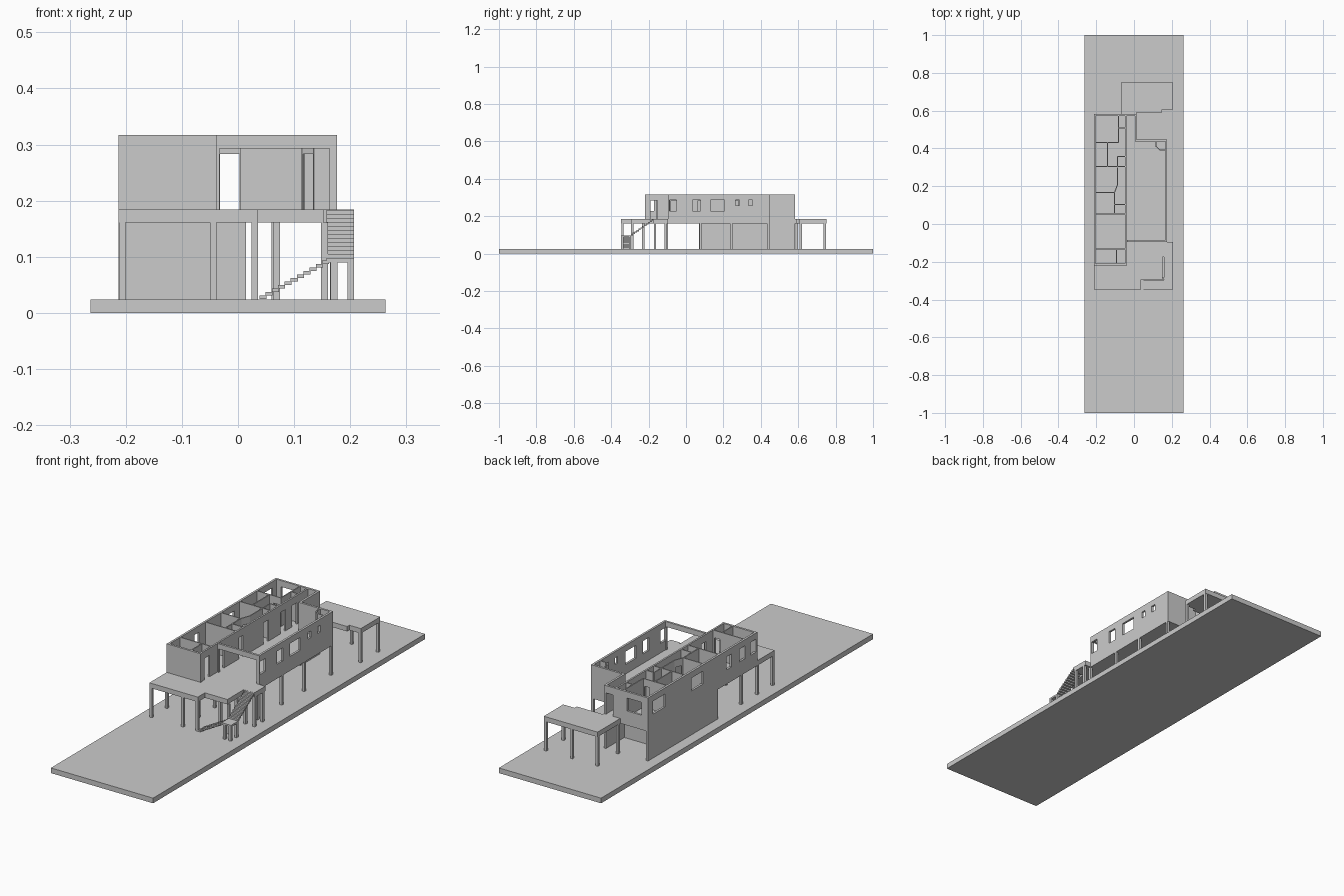
import bpy, bmesh, math
from mathutils import Matrix, Vector

G, B, F, T = 0.024, 0.161, 0.184, 0.317   # ground top, slab underside, floor, wall top
SILL, HEAD, DOOR = 0.228, 0.288, 0.283


def make(name, bm):
    bmesh.ops.recalc_face_normals(bm, faces=bm.faces)
    me = bpy.data.meshes.new(name)
    bm.to_mesh(me)
    bm.free()
    ob = bpy.data.objects.new(name, me)
    bpy.context.collection.objects.link(ob)
    return ob


def add_box(bm, x0, x1, y0, y1, z0, z1, m=Matrix()):
    s = Matrix.Diagonal((x1 - x0, y1 - y0, z1 - z0, 1))
    t = Matrix.Translation(((x0 + x1) / 2, (y0 + y1) / 2, (z0 + z1) / 2))
    bmesh.ops.create_cube(bm, size=1, matrix=m @ t @ s)


def boxes(name, items):
    bm = bmesh.new()
    for b in items:
        add_box(bm, *b)
    return make(name, bm)


def slab(name, pts, z0, z1):
    bm = bmesh.new()
    f = bm.faces.new([bm.verts.new((x, y, z0)) for x, y in pts])
    r = bmesh.ops.extrude_face_region(bm, geom=[f])
    vs = [g for g in r["geom"] if isinstance(g, bmesh.types.BMVert)]
    bmesh.ops.translate(bm, verts=vs, vec=(0, 0, z1 - z0))
    return make(name, bm)


def wall(name, p, q, t=0.01, holes=(), z0=F, z1=T):
    """Wall from p to q, thickness to the left of p->q; holes = (start, end, bottom, top) along it."""
    d = Vector(q) - Vector(p)
    m = Matrix.Translation((p[0], p[1], 0)) @ Matrix.Rotation(math.atan2(d.y, d.x), 4, 'Z')
    bm = bmesh.new()
    u = 0
    for a, b, h0, h1 in sorted(holes):
        add_box(bm, u, a, 0, t, z0, z1, m)
        add_box(bm, a, b, 0, t, h1, z1, m)
        if h0 > z0 + 1e-4:
            add_box(bm, a, b, 0, t, z0, h0, m)
        u = b
    add_box(bm, u, d.length, 0, t, z0, z1, m)
    return make(name, bm)


def win(start, ranges, lo=SILL, hi=HEAD):
    """Convert axis coordinates to distances from the wall start."""
    return [(*sorted((abs(a - start), abs(b - start))), lo, hi) for a, b in ranges]


# Ground plate
boxes("ground_plate", [(-0.263, 0.263, -1, 1, 0, G)])

# Raised floor and terraces
slab("main_floor", [(-0.213, -0.095), (0.176, -0.095), (0.176, 0.448), (0.014, 0.448),
                    (0.014, 0.583), (-0.213, 0.583)], B, F)
slab("front_terrace", [(-0.213, -0.347), (0.036, -0.347), (0.036, -0.295), (0.152, -0.295),
                       (0.152, -0.175), (0.207, -0.175), (0.207, -0.095), (-0.213, -0.095)], B, F)
slab("back_terrace", [(-0.07, 0.583), (0.014, 0.583), (0.014, 0.591), (0.148, 0.591), (0.148, 0.607),
                      (0.207, 0.607), (0.207, 0.75), (-0.07, 0.75)], B, F)

# Columns
cols = [(-0.2065, -0.34), (-0.044, -0.34), (0.03, -0.34), (-0.2065, -0.228), (-0.044, -0.228),
        (0.069, -0.228), (0.154, -0.288), (0.201, -0.166), (0.154, -0.166),
        (-0.2065, -0.108), (-0.044, -0.108), (0.069, -0.108), (0.171, -0.102), (0.201, -0.108),
        (-0.044, 0.078), (-0.044, 0.242), (0.17, 0.078), (0.17, 0.242), (0.17, 0.44),
        (-0.064, 0.742), (0.066, 0.742), (0.201, 0.742), (-0.064, 0.592), (0.201, 0.614)]
c = 0.006
boxes("columns", [(x - c, x + c, y - c, y + c, G, B) for x, y in cols])

# Ground storey walls
wall("lower_left_wall", (-0.203, 0.07), (-0.203, 0.583), z0=G, z1=B)
wall("lower_cross_wall", (-0.203, 0.438), (0.014, 0.438), z0=G, z1=B)
wall("lower_side_wall", (0.014, 0.448), (0.014, 0.583), z0=G, z1=B)

# Outer walls of the upper storey
wall("left_wall", (-0.203, -0.22), (-0.203, 0.583), holes=win(-0.22, [
    (-0.21, -0.17), (-0.13, -0.09), (-0.03, 0.005), (0.18, 0.265), (0.46, 0.545)]))
wall("front_bedroom_wall", (-0.203, -0.22), (-0.038, -0.22))
wall("back_wall", (-0.203, 0.573), (0.014, 0.573),
     holes=win(-0.203, [(-0.18, -0.105)]) + win(-0.203, [(-0.032, 0.003)], F, DOOR))
wall("back_side_wall", (0.014, 0.438), (0.014, 0.573))
wall("hall_back_wall", (0.014, 0.438), (0.166, 0.438))
wall("right_wall", (0.176, -0.095), (0.176, 0.448),
     holes=win(-0.095, [(-0.088, -0.05), (0.036, 0.078), (0.13, 0.206)])
     + win(-0.095, [(0.265, 0.286), (0.334, 0.356)], 0.257))
wall("hall_front_lintel", (-0.038, -0.095), (0.166, -0.095),
     holes=win(-0.038, [(-0.033, 0.163)], F, 0.293))

# Long inner wall between rooms and hall
wall("corridor_wall", (-0.04, -0.21), (-0.04, 0.573), 0.008, win(-0.21, [
    (-0.19, -0.152), (-0.08, -0.045), (0.065, 0.095), (0.245, 0.28), (0.37, 0.405), (0.455, 0.49)],
    F, DOOR))

# Room dividers: (start, end, door ranges along the wall)
dividers = [
    ((-0.203, -0.135), (-0.048, -0.135), [(0.12, 0.148)]),
    ((-0.09, -0.21), (-0.09, -0.135), [(0.02, 0.05)]),
    ((-0.203, 0.05), (-0.048, 0.05), []),
    ((-0.1, 0.055), (-0.1, 0.167), [(0.06, 0.09)]),
    ((-0.1, 0.1), (-0.048, 0.1), []),
    ((-0.203, 0.165), (-0.1, 0.165), []),
    ((-0.1, 0.167), (-0.084, 0.21), [(0.009, 0.038)]),
    ((-0.084, 0.21), (-0.084, 0.3), []),
    ((-0.203, 0.302), (-0.048, 0.302), []),
    ((-0.138, 0.307), (-0.138, 0.43), []),
    ((-0.084, 0.307), (-0.084, 0.36), []),
    ((-0.084, 0.356), (-0.048, 0.356), []),
    ((-0.203, 0.43), (-0.084, 0.43), [(0.085, 0.113)]),
    ((-0.08, 0.43), (-0.08, 0.573), []),
    ((-0.08, 0.505), (-0.048, 0.505), []),
    # small corner room with an angled door
    ((0.118, 0.41), (0.118, 0.438), []),
    ((0.114, 0.41), (0.135, 0.39), [(0.002, 0.027)]),
    ((0.135, 0.39), (0.166, 0.39), []),
]
for i, (p, q, doors) in enumerate(dividers):
    wall(f"room_divider_{i + 1}", p, q, 0.005, [(a, b, F, DOOR) for a, b in doors])

# Stair: lower flight along x, landing, upper flight along y
n = 11
steps = []
for i in range(n):
    x, z = 0.038 + i * 0.0112, G + 0.001 + i * 0.0062
    steps.append((x, x + 0.0125, -0.347, -0.297, z, z + 0.0064))
boxes("lower_stair_flight", steps)
boxes("stair_landing", [(0.158, 0.207, -0.347, -0.293, 0.09, 0.098)])
m = 12
steps = []
for i in range(m):
    y, z = -0.295 + i * 0.0102, 0.098 + i * 0.0071
    steps.append((0.158, 0.207, y, y + 0.0118, z, z + 0.0073))
boxes("upper_stair_flight", steps)
boxes("landing_legs", [(x - c, x + c, y - c, y + c, G, 0.09)
                       for x in (0.171, 0.201) for y in (-0.341, -0.299)])
